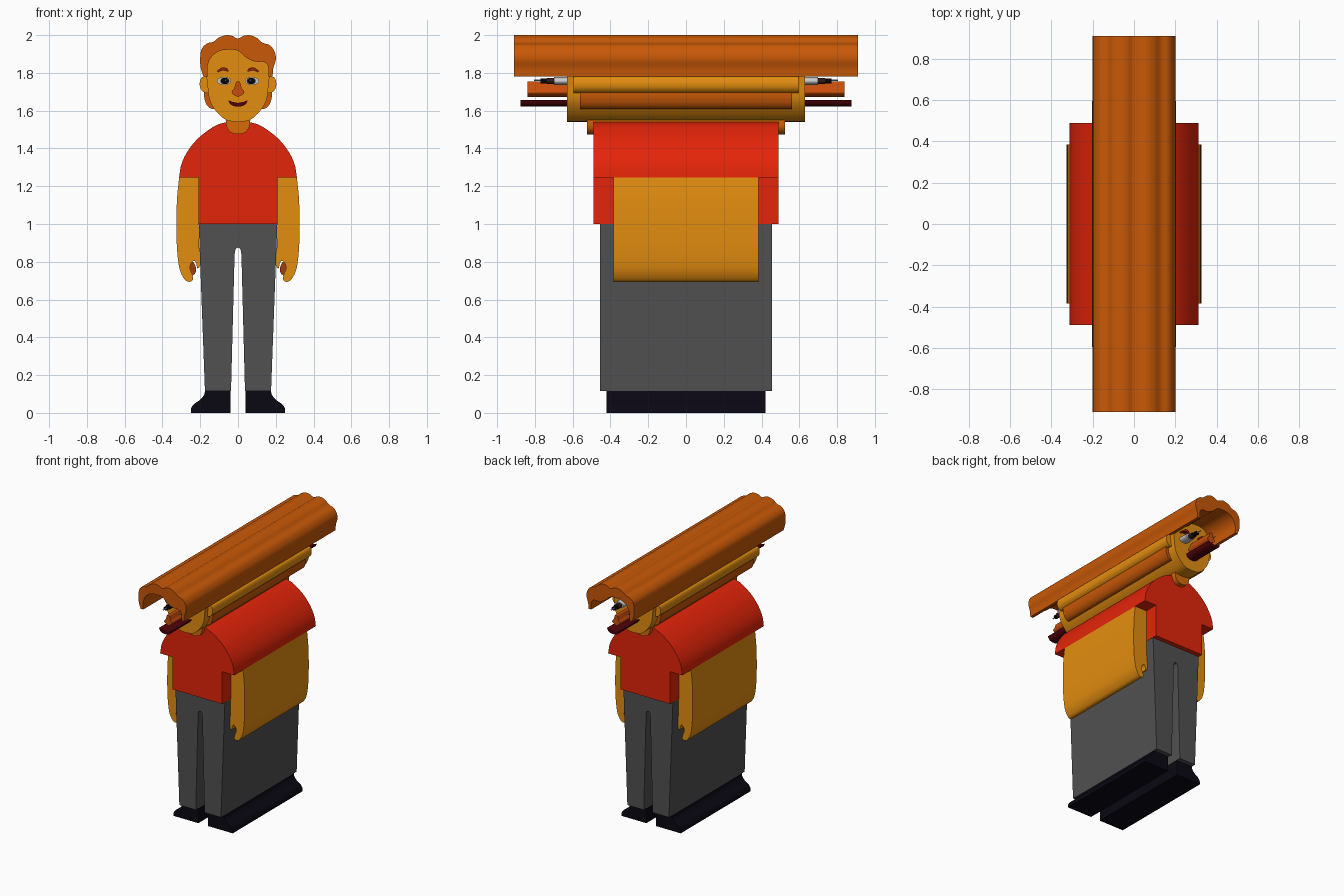
import bpy
import bmesh
import math
from mathutils import Vector

cube = bpy.data.objects.get("Cube")
if cube:
    bpy.data.objects.remove(cube, do_unlink=True)

# Each part is a flat outline extruded along y; layers step evenly in depth
LAYERS = ["hand_shadow", "arm", "shoe", "trousers", "shirt", "neck", "sideburn", "ear",
          "face", "eyebrow", "eye_white", "iris", "pupil", "eye_glint", "nose", "mouth", "hair"]


def half_depth(layer):
    return 0.35 + 0.035 * LAYERS.index(layer)


def material(name, red, green, blue):
    """Material from display colour values."""
    mat = bpy.data.materials.new(name)
    color = [c ** 2.2 for c in (red, green, blue)] + [1]
    mat.diffuse_color = color
    mat.use_nodes = True
    shader = next(n for n in mat.node_tree.nodes if n.type == "BSDF_PRINCIPLED")
    shader.inputs["Base Color"].default_value = color
    shader.inputs["Roughness"].default_value = 0.8
    return mat


skin = material("skin", .89, .55, .09)
skin_shade = material("skin_shade", .84, .42, .06)
hair_color = material("hair_color", .78, .35, .06)
nose_color = material("nose_color", .78, .31, .07)
shadow_color = material("shadow_color", .6, .25, .09)
brow_color = material("brow_color", .55, .17, .06)
lip_color = material("lip_color", .32, .04, .07)
red_cloth = material("red_cloth", .89, .16, .07)
gray_cloth = material("gray_cloth", .32, .32, .32)
shoe_color = material("shoe_color", .07, .06, .1)
white = material("white", .85, .85, .85)
iris_color = material("iris_color", .2, .13, .11)
black = material("black", .06, .05, .06)


def spline(points, steps=5):
    """Smooth open curve passing through the points."""
    pts = [Vector(p) for p in points]
    if len(pts) < 3:
        return pts
    ext = [2 * pts[0] - pts[1]] + pts + [2 * pts[-1] - pts[-2]]
    out = []
    for a, b, c, d in zip(ext, ext[1:], ext[2:], ext[3:]):
        for i in range(steps):
            t = i / steps
            out.append(b + (c - a) * t / 2 + (2 * a - 5 * b + 4 * c - d) * t * t / 2
                       + (3 * b - a - 3 * c + d) * t ** 3 / 2)
    return out + [pts[-1]]


def outline(*runs):
    """Join smooth runs, leaving a corner between them."""
    return [p for run in runs for p in spline(run)]


def mirrored(points):
    return [Vector((-p.x, p.y)) for p in points]


def symmetric(*runs):
    """Close a right-hand outline with its mirror image."""
    half = outline(*runs)
    return half + mirrored(half)[::-1]


def oval(x, z, rx, rz, sides=24):
    angles = [math.tau * i / sides for i in range(sides)]
    return [Vector((x + rx * math.cos(a), z + rz * math.sin(a))) for a in angles]


def slab(name, points, layer, mat):
    """Extrude an outline through the full depth of its layer."""
    depth = half_depth(layer)
    clean = [p for i, p in enumerate(points) if (p - points[i - 1]).length > 1e-4]
    bm = bmesh.new()
    face = bm.faces.new([bm.verts.new((p.x, -depth, p.y)) for p in clean])
    extruded = bmesh.ops.extrude_face_region(bm, geom=[face])["geom"]
    moved = [g for g in extruded if isinstance(g, bmesh.types.BMVert)]
    bmesh.ops.translate(bm, verts=moved, vec=(0, 2 * depth, 0))
    bmesh.ops.recalc_face_normals(bm, faces=bm.faces)
    mesh = bpy.data.meshes.new(name)
    bm.to_mesh(mesh)
    bm.free()
    mesh.materials.append(mat)
    obj = bpy.data.objects.new(name, mesh)
    bpy.context.collection.objects.link(obj)
    bpy.ops.object.select_all(action="DESELECT")
    obj.select_set(True)
    bpy.context.view_layer.objects.active = obj
    bpy.ops.object.shade_smooth_by_angle(angle=math.radians(35))


def pair(name, points, mat):
    slab("left_" + name, points, name, mat)
    slab("right_" + name, mirrored(points), name, mat)


# Shoes, trousers and shirt
pair("shoe", outline([(.04, 0), (.25, 0)],
                     [(.25, .02), (.235, .045), (.2, .07), (.18, .095), (.175, .115)],
                     [(.04, .115)]), shoe_color)
slab("trousers", symmetric([(0, .875), (.012, .868), (.018, .84)], [(.037, .115), (.175, .115)],
                           [(.208, 1)]), "trousers", gray_cloth)
slab("shirt", symmetric([(0, 1), (.21, 1)], [(.21, 1.245), (.312, 1.245)],
                        [(.312, 1.245), (.3, 1.315), (.27, 1.38), (.22, 1.445), (.16, 1.495),
                         (.11, 1.525), (.06, 1.54)], [(0, 1.54)]), "shirt", red_cloth)

# Arms with a curled hand and thumb
pair("arm", outline([(.21, 1.245), (.312, 1.245)],
                    [(.312, 1.245), (.323, 1.13), (.326, 1), (.323, .87), (.31, .765),
                     (.285, .71), (.26, .694), (.238, .705), (.243, .735), (.254, .765),
                     (.249, .79), (.233, .805), (.222, .793), (.216, .765)],
                    [(.203, .77), (.201, .82), (.207, .89)]), skin)
pair("hand_shadow", outline([(.26, .77), (.24, .8), (.223, .77), (.226, .74), (.245, .725)]),
     shadow_color)

# Head
slab("neck", symmetric([(0, 1.475), (.035, 1.483), (.058, 1.51), (.065, 1.55)], [(0, 1.56)]),
     "neck", skin_shade)
slab("face", symmetric([(0, 1.54), (.06, 1.55), (.11, 1.59), (.148, 1.65), (.16, 1.72),
                        (.165, 1.84), (.11, 1.92), (0, 1.945)]), "face", skin)
pair("ear", outline([(.14, 1.695), (.175, 1.695), (.197, 1.715), (.203, 1.745),
                     (.193, 1.775), (.165, 1.782), (.14, 1.78)]), skin)
pair("sideburn", outline([(.1, 1.61), (.14, 1.61), (.165, 1.63), (.178, 1.665), (.18, 1.7)],
                         [(.1, 1.7)]), hair_color)

# Wavy hair, open underneath
slab("hair", outline([(-.16, 1.78), (-.183, 1.78)],
                     [(-.183, 1.78), (-.198, 1.83), (-.2, 1.88), (-.193, 1.925), (-.165, 1.955),
                      (-.13, 1.965), (-.1, 1.988), (-.06, 2), (-.03, 1.995), (0, 1.982),
                      (.03, 1.996), (.065, 1.999), (.1, 1.985), (.13, 1.96), (.17, 1.945),
                      (.195, 1.91), (.2, 1.87), (.187, 1.825), (.183, 1.78)],
                     [(.16, 1.78), (.16, 1.83), (.14, 1.857), (.09, 1.86), (.045, 1.88),
                      (0, 1.917), (-.05, 1.923), (-.1, 1.915), (-.14, 1.885), (-.16, 1.84),
                      (-.16, 1.78)]), "hair", hair_color)

# Facial features
pair("eyebrow", outline([(.05, 1.812), (.06, 1.825), (.085, 1.828), (.112, 1.81)],
                        [(.105, 1.802), (.08, 1.812), (.05, 1.806)]), brow_color)
pair("eye_white", oval(.074, 1.757, .038, .021), white)
pair("iris", oval(.07, 1.757, .024, .017), iris_color)
pair("pupil", oval(.07, 1.757, .017, .014), black)
pair("eye_glint", oval(.065, 1.762, .005, .004, 12), white)
slab("nose", symmetric([(0, 1.755), (.01, 1.75), (.02, 1.72), (.033, 1.7), (.026, 1.687),
                        (0, 1.672)]), "nose", nose_color)
slab("mouth", symmetric([(0, 1.641), (.03, 1.647), (.052, 1.656)],
                        [(.052, 1.656), (.04, 1.634), (.02, 1.624), (0, 1.622)]),
     "mouth", lip_color)
